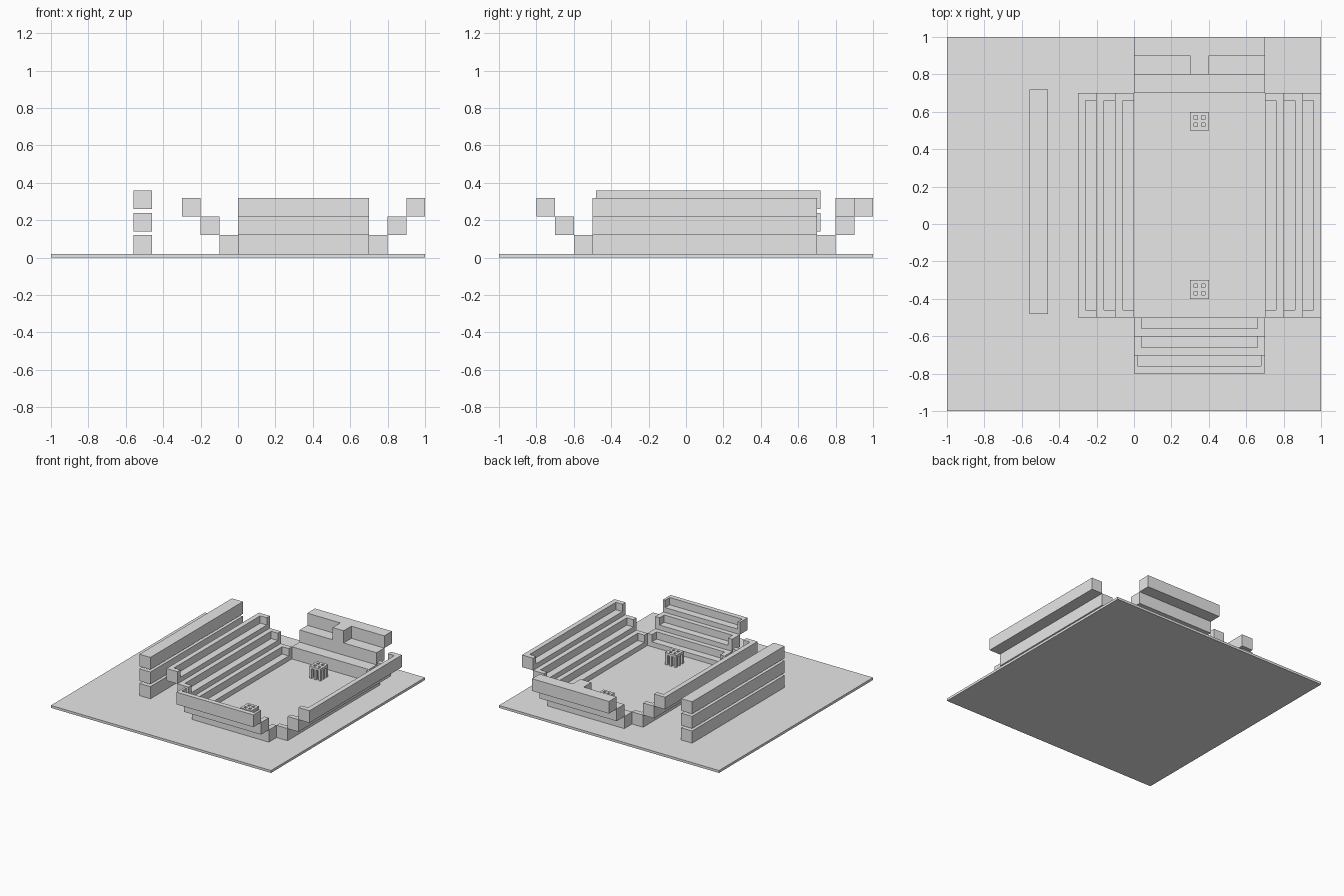
import bpy
import bmesh

if "Cube" in bpy.data.objects:
    bpy.data.objects.remove(bpy.data.objects["Cube"], do_unlink=True)

grey = bpy.data.materials.new("plain grey")
grey.use_nodes = True
grey.diffuse_color = (0.8, 0.8, 0.8, 1)
grey.node_tree.nodes["Principled BSDF"].inputs["Base Color"].default_value = (0.8, 0.8, 0.8, 1)

GROUND = 0.02   # top of the base plate
STEP = 0.1      # row width and height
WALL = 0.04     # thickness of bench backs, ends and seats


def prism(name, outline, z0, z1):
    """Extrude a flat outline from z0 up to z1."""
    bm = bmesh.new()
    face = bm.faces.new([bm.verts.new((x, y, z0)) for x, y in outline])
    top = bmesh.ops.extrude_face_region(bm, geom=[face])["geom"]
    bmesh.ops.translate(bm, vec=(0, 0, z1 - z0),
                        verts=[v for v in top if isinstance(v, bmesh.types.BMVert)])
    bmesh.ops.recalc_face_normals(bm, faces=bm.faces)
    mesh = bpy.data.meshes.new(name)
    bm.to_mesh(mesh)
    bm.free()
    mesh.materials.append(grey)
    obj = bpy.data.objects.new(name, mesh)
    bpy.context.collection.objects.link(obj)
    return obj


def box(name, x0, x1, y0, y1, z0, z1):
    return prism(name, [(x0, y0), (x1, y0), (x1, y1), (x0, y1)], z0, z1)


def cut(obj, *bounds):
    """Subtract a box from an object."""
    cutter = box("cutter", *bounds)
    cutter.hide_render = True
    mod = obj.modifiers.new("cut", "BOOLEAN")
    mod.operation = "DIFFERENCE"
    mod.solver = "EXACT"
    mod.object = cutter
    bpy.context.view_layer.objects.active = obj
    bpy.ops.object.modifier_apply(modifier=mod.name)
    bpy.data.objects.remove(cutter, do_unlink=True)


# Base plate
box("base_plate", -1, 1, -1, 1, 0, GROUND)

# Stepped stands with recessed benches, open towards the field
for i in range(3):
    a, b = STEP * i, STEP * (i + 1)
    z0, z1 = GROUND + a, GROUND + b
    seat, high = z0 + WALL, z1 + 0.05
    back = b - WALL
    inner = a - 0.05

    row = box(f"right_stand_row_{i + 1}", -b, -a, -0.5, 0.7, z0, z1)
    cut(row, -back, -inner, -0.46, 0.66, seat, high)

    row = box(f"left_stand_row_{i + 1}", 0.7 + a, 0.7 + b, -0.5, 0.7, z0, z1)
    cut(row, 0.7 + inner, 0.7 + back, -0.46, 0.66, seat, high)

    end = WALL if i < 2 else 0.02
    row = box(f"front_stand_row_{i + 1}", 0, 0.7, -0.5 - b, -0.5 - a, z0, z1)
    cut(row, end, 0.7 - end, -0.5 - back, -0.5 - inner, seat, high)

# Back stand: plain steps, the top one with a central box
box("back_stand_row_1", 0, 0.7, 0.7, 0.8, 0.02, 0.12)
box("back_stand_row_2", 0, 0.7, 0.8, 0.9, 0.12, 0.22)
prism("back_stand_top_row",
      [(0, 0.9), (0.3, 0.9), (0.3, 0.8), (0.4, 0.8), (0.4, 0.9), (0.7, 0.9), (0.7, 1), (0, 1)],
      0.22, 0.32)

# Long beams stacked beside the stands
for i in range(3):
    z0 = GROUND + 0.12 * i
    box(f"side_beam_{i + 1}", -0.56, -0.46, -0.48, 0.72, z0, z0 + STEP)

# Goal frames: a pierced top on slim posts
for name, y in (("front_goal", -0.4), ("back_goal", 0.5)):
    x = 0.3
    goal = box(name, x, x + STEP, y, y + STEP, GROUND, GROUND + STEP)
    gaps = [(0.02, 0.04), (0.06, 0.08)]
    for g0, g1 in gaps:
        cut(goal, x + g0, x + g1, y - 0.1, y + 0.2, -0.1, 0.1)
        cut(goal, x - 0.1, x + 0.2, y + g0, y + g1, -0.1, 0.1)
    for g0, g1 in gaps:
        for h0, h1 in gaps:
            cut(goal, x + g0, x + g1, y + h0, y + h1, 0.05, 0.2)
